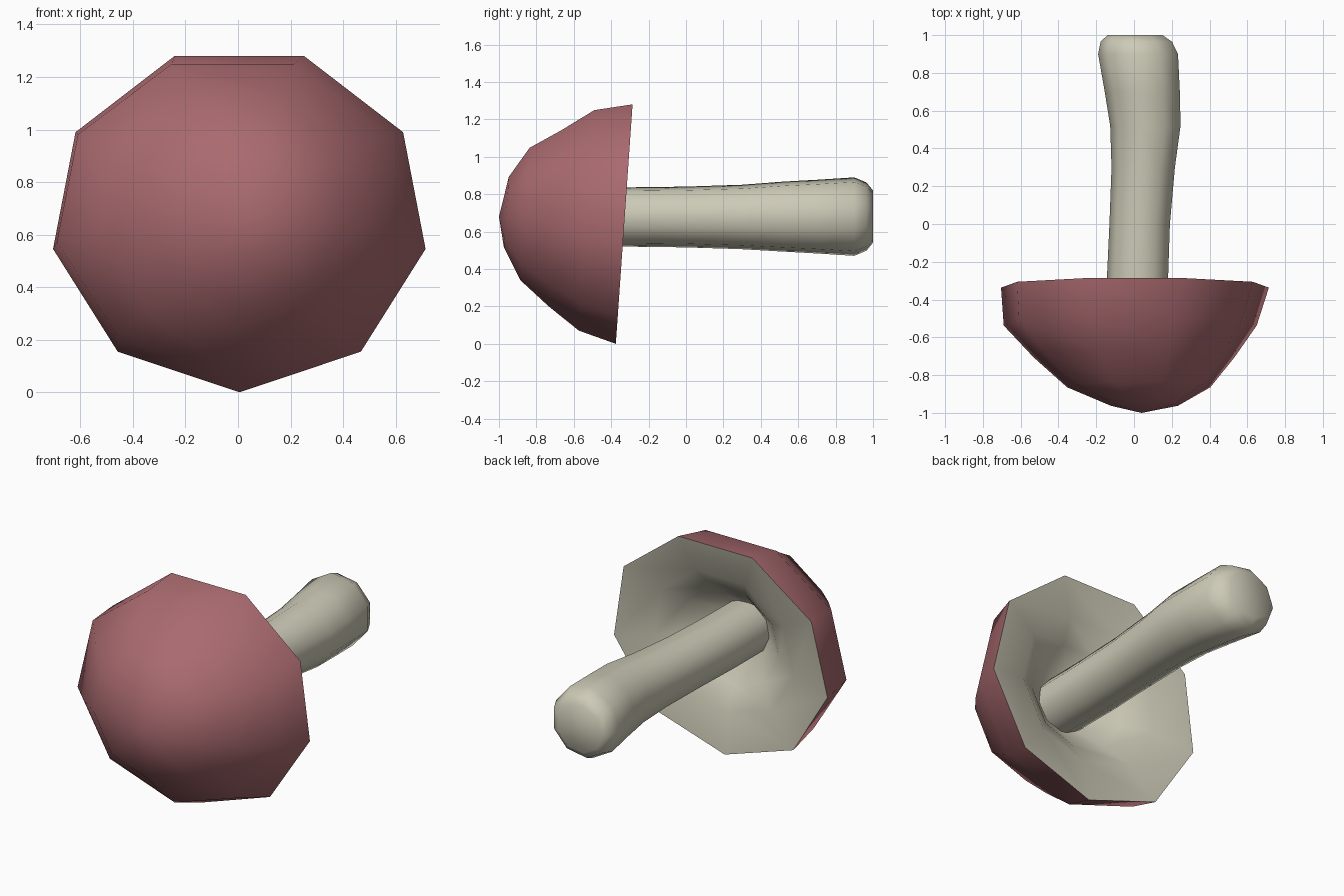
import bpy, bmesh, math

if "Cube" in bpy.data.objects:
    bpy.data.objects.remove(bpy.data.objects["Cube"])

def material(name, rgb):
    m = bpy.data.materials.new(name)
    m.diffuse_color = (*rgb, 1)
    m.use_nodes = True
    m.node_tree.nodes["Principled BSDF"].inputs["Base Color"].default_value = m.diffuse_color
    return m

RED = material("dusty red", (0.40, 0.145, 0.16))
CREAM = material("pale cream", (0.61, 0.59, 0.47))

def loft(name, rings, phase, mats, mat_rule=lambda i: 0, angle=40, n=9):
    """Skin 9-sided rings (y, centre x, centre z, rx, rz, tilt); rx = 0 makes a point."""
    bm = bmesh.new()
    loops = []
    for y, cx, cz, rx, rz, tilt in rings:
        if rx == 0:
            loops.append([bm.verts.new((cx, y, cz))])
            continue
        ring = []
        for k in range(n):
            a = math.radians(phase + 360 * k / n)
            dz = rz * math.sin(a)
            ring.append(bm.verts.new((cx + rx * math.cos(a), y + tilt * dz, cz + dz)))
        loops.append(ring)
    for i, (a, b) in enumerate(zip(loops, loops[1:])):
        for k in range(n):
            q = [a[k % len(a)], a[(k + 1) % len(a)], b[(k + 1) % len(b)], b[k % len(b)]]
            f = bm.faces.new(list(dict.fromkeys(q)))
            f.material_index = mat_rule(i)
    for ring, i in ((loops[0], 0), (loops[-1], len(loops) - 2)):
        if len(ring) > 1:
            bm.faces.new(ring).material_index = mat_rule(i)
    bmesh.ops.recalc_face_normals(bm, faces=bm.faces)
    me = bpy.data.meshes.new(name)
    bm.to_mesh(me)
    bm.free()
    for m in mats:
        me.materials.append(m)
    ob = bpy.data.objects.new(name, me)
    bpy.context.collection.objects.link(ob)
    bpy.ops.object.select_all(action='DESELECT')
    ob.select_set(True)
    bpy.context.view_layer.objects.active = ob
    bpy.ops.object.shade_smooth_by_angle(angle=math.radians(angle))
    return ob

# Cap: red dome from tip to rim, then the cream hollow underside
cap = [
    (-1.00, 0.04, 0.68, 0, 0, 0),
    (-0.96, 0.055, 0.71, 0.18, 0.195, 0.07),
    (-0.86, 0.025, 0.705, 0.385, 0.365, 0.07),
    (-0.70, 0.00, 0.685, 0.54, 0.485, 0.07),
    (-0.53, -0.02, 0.678, 0.68, 0.608, 0.07),
    (-0.329, 0.005, 0.66, 0.72, 0.66, 0.07),
    (-0.37, 0.01, 0.67, 0.47, 0.43, 0.07),
    (-0.46, 0.02, 0.675, 0.32, 0.30, 0.07),
    (-0.60, 0.02, 0.68, 0.15, 0.15, 0.0),
]
loft("mushroom_cap", cap, -90, [RED, CREAM], lambda i: int(i >= 5), angle=50)

# Stem: slightly bent, swelling to a rounded foot with a flat end
stem = [
    (-0.62, 0.02, 0.678, 0.165, 0.16, 0),
    (-0.30, 0.023, 0.678, 0.167, 0.161, 0),
    (0.00, 0.035, 0.678, 0.165, 0.165, 0),
    (0.30, 0.054, 0.678, 0.173, 0.175, 0),
    (0.52, 0.066, 0.68, 0.192, 0.19, 0),
    (0.70, 0.050, 0.68, 0.205, 0.20, 0),
    (0.90, 0.028, 0.68, 0.218, 0.213, 0),
    (0.965, 0.018, 0.68, 0.195, 0.185, 0),
    (1.00, 0.010, 0.68, 0.150, 0.142, 0),
]
loft("mushroom_stem", stem, 180, [CREAM], angle=48)
